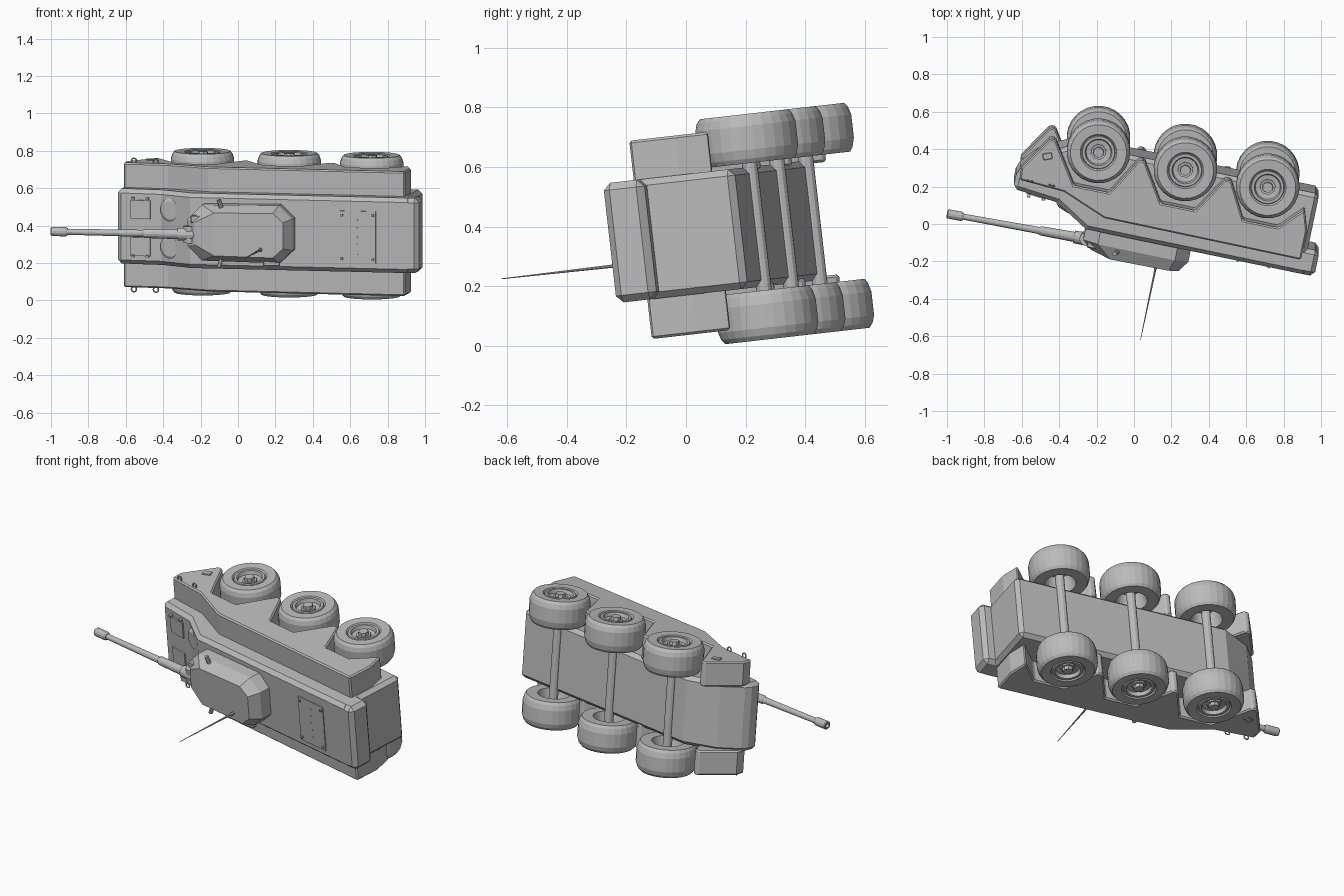
import bpy, bmesh, math
from mathutils import Matrix, Vector

cube = bpy.data.objects.get("Cube")
if cube:
    bpy.data.objects.remove(cube, do_unlink=True)

grey = bpy.data.materials.new("plain_grey")
grey.use_nodes = True
grey.diffuse_color = (0.5, 0.5, 0.5, 1)
grey.node_tree.nodes["Principled BSDF"].inputs["Base Color"].default_value = (0.5, 0.5, 0.5, 1)

# The vehicle rests on its side: local x = rearwards, y = sideways, z = vehicle up
side = Vector((0, -0.113, 0.9936)).normalized()
back = Vector((0.979, -0.2027, -0.023))
back = (back - side * back.dot(side)).normalized()
up = back.cross(side)
POSE = Matrix((back, side, up)).transposed().to_4x4()
POSE.translation = (0, 0, 0.3725)


def finish(name, bm, bevel=0):
    bmesh.ops.recalc_face_normals(bm, faces=bm.faces)
    mesh = bpy.data.meshes.new(name)
    bm.to_mesh(mesh)
    bm.free()
    mesh.materials.append(grey)
    obj = bpy.data.objects.new(name, mesh)
    bpy.context.collection.objects.link(obj)
    obj.matrix_world = POSE
    if bevel:
        mod = obj.modifiers.new("chamfer", "BEVEL")
        mod.width, mod.segments = bevel, 1
        mod.limit_method, mod.angle_limit = "ANGLE", math.radians(40)
    return obj


def extrude_profile(name, points, y0, y1, bevel=0):
    """Side outline (x, z) pulled across the vehicle."""
    bm = bmesh.new()
    face = bm.faces.new([bm.verts.new((x, y0, z)) for x, z in points])
    new = bmesh.ops.extrude_face_region(bm, geom=[face])["geom"]
    bmesh.ops.translate(bm, vec=(0, y1 - y0, 0),
                        verts=[v for v in new if isinstance(v, bmesh.types.BMVert)])
    return finish(name, bm, bevel)


def box(name, centre, size, bevel=0, tilt=0):
    bm = bmesh.new()
    mat = Matrix.Translation(centre) @ Matrix.Rotation(tilt, 4, "Y") @ Matrix.Diagonal((*size, 1))
    bmesh.ops.create_cube(bm, size=1, matrix=mat)
    return finish(name, bm, bevel)


def lathe(name, origin, axis, profile, sides):
    """Closed turned solid; profile is (distance along axis, radius)."""
    bm = bmesh.new()
    frame = Matrix.Translation(origin) @ Vector(axis).to_track_quat("Z", "Y").to_matrix().to_4x4()
    rings = []
    for d, r in profile:
        turn = [2 * math.pi * (i + 0.5) / sides for i in range(sides)]
        rings.append([bm.verts.new(frame @ Vector((r * math.cos(a), r * math.sin(a), d))) for a in turn])
    for a, b in zip(rings, rings[1:]):
        for i in range(sides):
            j = (i + 1) % sides
            bm.faces.new((a[i], a[j], b[j], b[i]))
    bm.faces.new(rings[0])
    bm.faces.new(rings[-1])
    return finish(name, bm)


def ring(name, centre, radius, thick):
    """Small lifting eye standing in the x-y plane."""
    bm = bmesh.new()
    n, m = 12, 6
    grid = [[bm.verts.new(Vector(centre) + Vector((
        (radius + thick * math.cos(q)) * math.cos(p),
        (radius + thick * math.cos(q)) * math.sin(p), thick * math.sin(q))))
        for q in [2 * math.pi * k / m for k in range(m)]]
        for p in [2 * math.pi * k / n for k in range(n)]]
    for i in range(n):
        for k in range(m):
            a, b = grid[i], grid[(i + 1) % n]
            bm.faces.new((a[k], b[k], b[(k + 1) % m], a[(k + 1) % m]))
    finish(name, bm)


# Hull with stepped nose, and the overhanging rear box
extrude_profile("hull", [(-0.676, -0.075), (-0.43, -0.05), (-0.25, 0.06), (0.96, 0.06), (0.933, -0.08),
                         (0.933, -0.38), (-0.39, -0.38), (-0.57, -0.29), (-0.676, -0.17)], -0.202, 0.202, 0.022)
box("rear_overhang", (0.9, 0, -0.01), (0.194, 0.404, 0.14), 0.024)

# Fenders with angular wheel arches and pointed skirts
WHEELS = [-0.273, 0.2015, 0.651]
AXLE_Z = -0.38
fender = [(-0.655, -0.145), (-0.41, -0.13), (-0.17, -0.035), (0.905, -0.03), (0.905, -0.19), (0.87, -0.30),
          (0.75, -0.175), (0.56, -0.175), (0.455, -0.37), (0.42, -0.37), (0.3, -0.175), (0.11, -0.175),
          (-0.02, -0.38), (-0.05, -0.38), (-0.17, -0.175), (-0.365, -0.175), (-0.51, -0.395),
          (-0.54, -0.395), (-0.66, -0.21)]
tyre = [(-0.07, 0.02), (-0.07, 0.07), (-0.165, 0.09), (-0.165, 0.152), (-0.15, 0.162), (-0.12, 0.17),
        (-0.04, 0.17), (-0.015, 0.162), (0, 0.15), (-0.002, 0.098), (-0.012, 0.09), (-0.004, 0.086),
        (-0.004, 0.072), (-0.025, 0.066), (-0.03, 0.03)]
hub = [(-0.06, 0.045), (-0.02, 0.042), (-0.02, 0.03), (0.0, 0.028)]
for s, word in ((1, "right"), (-1, "left")):
    extrude_profile(word + "_fender", fender, s * 0.19, s * 0.335, 0.008)
    box(word + "_marker_light", (-0.535, s * 0.336, -0.3), (0.05, 0.012, 0.035), 0.003, 0.4)
    for x in (-0.6, -0.48):
        ring(word + "_lifting_eye", (x, s * 0.345, -0.152), 0.014, 0.004)
    for n, x in enumerate(WHEELS):
        lathe(f"{word}_wheel_{n}", (x, s * 0.38, AXLE_Z), (0, s, 0), tyre, 28)
        lathe(f"{word}_hub_{n}", (x, s * 0.38, AXLE_Z), (0, s, 0), hub, 8)
    # Nose hatches, driver domes and turret side fittings
    box(word + "_nose_hatch", (-0.545, s * 0.1 - 0.005, -0.059), (0.11, 0.1, 0.012), 0, -0.1)
    for dx in (-0.04, 0.04):
        box(word + "_hatch_hinge", (-0.545 + dx, s * 0.155, -0.052), (0.016, 0.012, 0.02))
    lathe(word + "_driver_dome", (-0.365, s * 0.1, -0.03), (-0.35, 0, 1),
          [(-0.04, 0.07), (0.015, 0.066), (0.025, 0.05)], 16)
    lathe(word + "_turret_launcher", (-0.06, s * 0.14, 0.15), (-0.3, s, 0.2), [(0, 0.012), (0.045, 0.012)], 8)
for n, x in enumerate(WHEELS):
    lathe(f"axle_{n}", (x, -0.33, AXLE_Z), (0, 1, 0), [(0, 0.026), (0.66, 0.026)], 12)

# Faceted turret with a sloping roof
bm = bmesh.new()
base = [(-0.25, 0.07), (-0.17, 0.15), (0.25, 0.155), (0.324, 0.085)]
roof = [(-0.2, 0.06), (-0.09, 0.115), (0.23, 0.12), (0.285, 0.07)]
layers = []
for half, zs in ((base, [0.05] * 4), (base, [0.13] * 4), (roof, [0.175, 0.2, 0.195, 0.19])):
    pts = [(x, y, z) for (x, y), z in zip(half, zs)]
    pts += [(x, -y, z) for x, y, z in reversed(pts)]
    layers.append([bm.verts.new(p) for p in pts])
for a, b in zip(layers, layers[1:]):
    for i in range(8):
        j = (i + 1) % 8
        bm.faces.new((a[i], a[j], b[j], b[i]))
bm.faces.new(layers[0])
t = layers[2]
for i in range(3):
    bm.faces.new((t[i], t[i + 1], t[6 - i], t[7 - i]))
finish("turret", bm)

# Gun: mantlet, stepped barrel and muzzle brake
GUN, AIM = (-0.2, -0.01, 0.132), (-1, 0, 0.024)
lathe("mantlet", (-0.235, -0.055, 0.128), (0, 1, 0), [(0, 0.036), (0.09, 0.036)], 12)
lathe("gun_barrel", GUN, AIM, [(0, 0.036), (0.1, 0.034), (0.1, 0.027), (0.28, 0.025), (0.29, 0.019),
                               (0.7, 0.016)], 14)
lathe("muzzle_brake", GUN, AIM, [(0.7, 0.02), (0.71, 0.025), (0.785, 0.025), (0.79, 0.021), (0.79, 0.012),
                                 (0.76, 0.012)], 12)

# Roof fittings and whip antenna
lathe("antenna", (0.163, -0.077, 0.185), (0, 0, 1), [(0, 0.011), (0.03, 0.009), (0.04, 0.006), (0.426, 0.0015)], 8)
box("turret_bin", (0.21, -0.155, 0.13), (0.09, 0.03, 0.03), 0.005, 0.15)
box("gunner_sight", (-0.2, 0.075, 0.14), (0.05, 0.04, 0.05), 0.005)

# Engine deck plate with bolts
box("engine_plate", (0.665, -0.012, 0.061), (0.2, 0.28, 0.008))
for x in (0.58, 0.75):
    for y in (-0.13, 0.105):
        box("plate_bolt", (x, y, 0.068), (0.012, 0.012, 0.012))
for k in range(5):
    lathe("plate_rivet", (0.665, -0.1 + 0.045 * k, 0.06), (0, 0, 1), [(0, 0.006), (0.008, 0.005)], 6)
